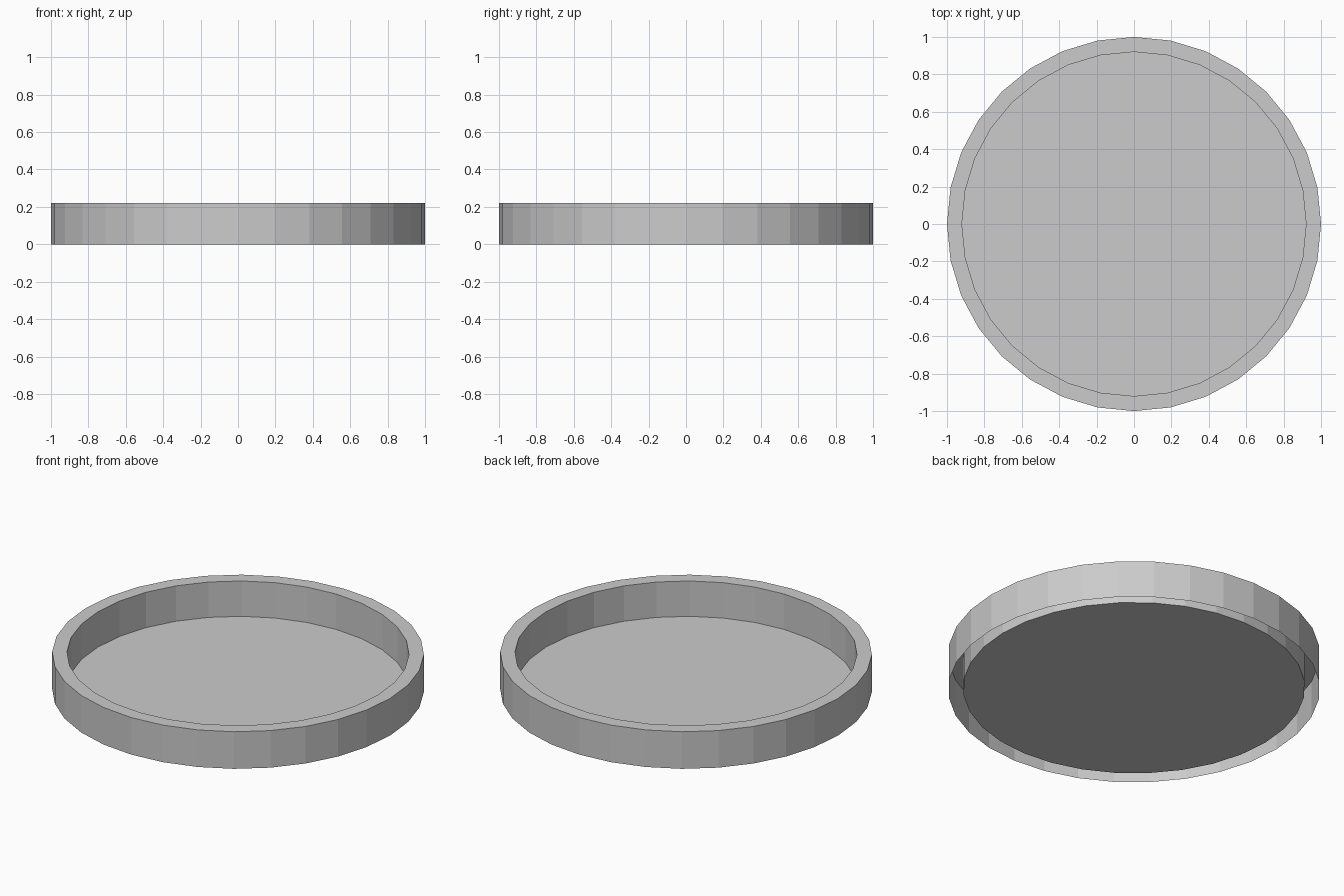
import bpy, bmesh
from math import cos, sin, tau

if "Cube" in bpy.data.objects:
    bpy.data.objects.remove(bpy.data.objects["Cube"])

SIDES = 32
# (radius, height): outer foot, outer rim, inner rim, floor edge; underside of the wall is open
PROFILE = [(1.0, 0.0), (1.0, 0.22), (0.92, 0.22), (0.92, 0.01)]

bm = bmesh.new()
rings = [[bm.verts.new((r * cos(tau * i / SIDES), r * sin(tau * i / SIDES), z))
          for i in range(SIDES)] for r, z in PROFILE]

# hollow wall and rim
for low, high in zip(rings, rings[1:]):
    for i in range(SIDES):
        j = (i + 1) % SIDES
        bm.faces.new((low[i], low[j], high[j], high[i]))

# tray floor
bm.faces.new(rings[-1])

mesh = bpy.data.meshes.new("round_tray")
bm.to_mesh(mesh)
bm.free()
tray = bpy.data.objects.new("round_tray", mesh)
bpy.context.collection.objects.link(tray)
